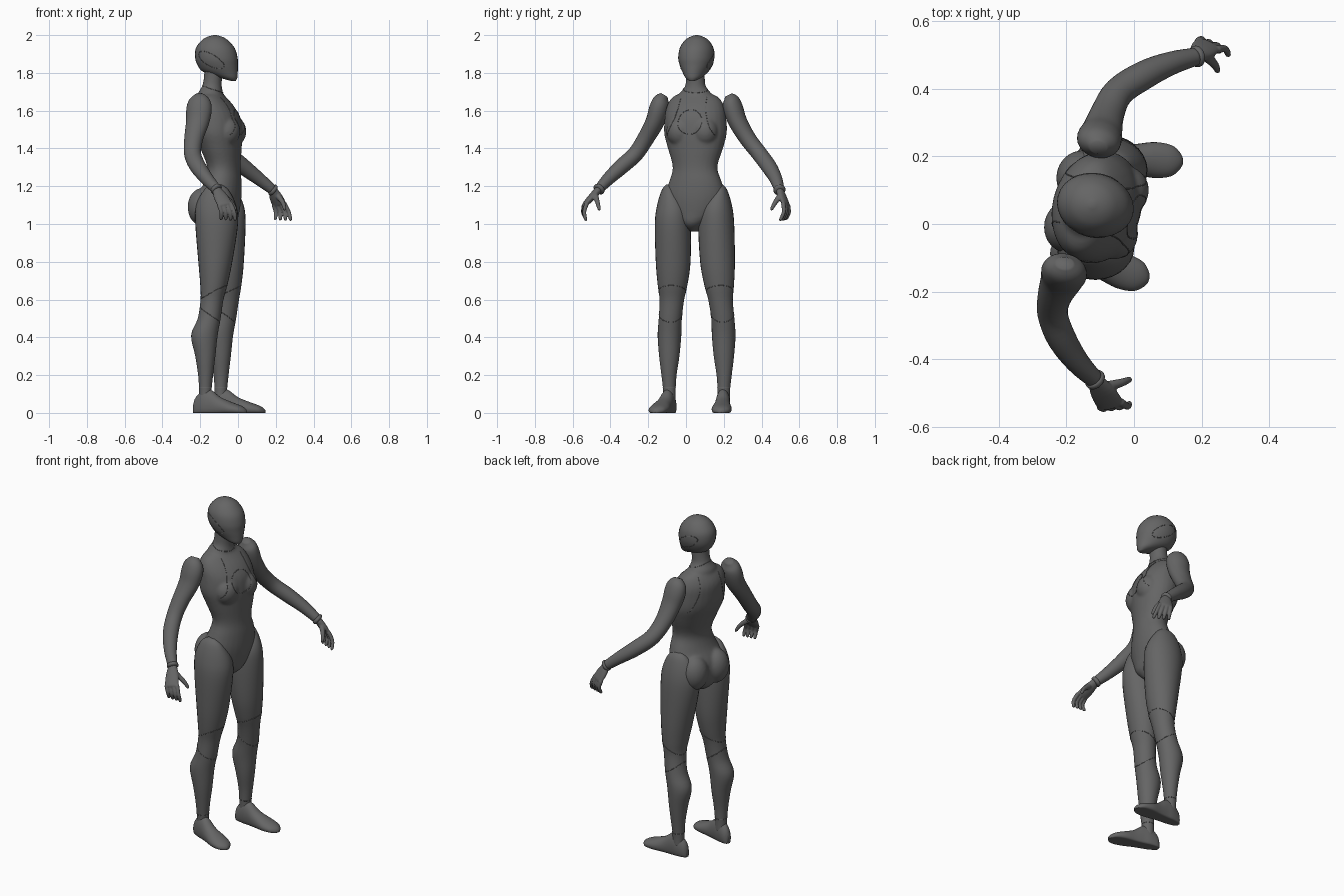
import bpy, bmesh, math
from mathutils import Vector, Matrix
from mathutils.bvhtree import BVHTree

if "Cube" in bpy.data.objects:
    bpy.data.objects.remove(bpy.data.objects["Cube"])

grey = bpy.data.materials.new("dark_grey")
grey.use_nodes = True
grey.diffuse_color = (0.13, 0.13, 0.13, 1)
grey.node_tree.nodes["Principled BSDF"].inputs["Base Color"].default_value = (0.13, 0.13, 0.13, 1)

UP = Vector((0, 0, 1))
TURN = math.radians(-14)
FWD = Vector((math.cos(TURN), math.sin(TURN), 0))
LEFT = UP.cross(FWD)


def body(f, l, z):
    return Vector((-0.11, 0.05, z)) + f * FWD + l * LEFT


def spline(rows, steps):
    # smooth interpolation between the given sections
    rows = [Vector(r) for r in rows]
    out = []
    for i in range(len(rows) - 1):
        a, b, c, d = rows[max(i - 1, 0)], rows[i], rows[i + 1], rows[min(i + 2, len(rows) - 1)]
        for s in range(steps):
            t = s / steps
            out.append(b + (c - a) * (t / 2) + (a * 2 - b * 5 + c * 4 - d) * (t * t / 2)
                       + (b * 3 - a - c * 3 + d) * (t ** 3 / 2))
    return out + [rows[-1]]


def loft(bm, rows, ref=FWD, axis=None, steps=4, sides=28):
    # rows: centre x, y, z, radius along ref, radius across it
    rows = spline(rows, steps)
    mids = [Vector(r[:3]) for r in rows]
    rings = []
    for i, r in enumerate(rows):
        t = axis or (mids[min(i + 1, len(mids) - 1)] - mids[max(i - 1, 0)]).normalized()
        u = (ref - t * ref.dot(t)).normalized()
        v = t.cross(u)
        ring = []
        for k in range(sides):
            a = math.tau * k / sides
            p = mids[i] + u * (math.cos(a) * r[3]) + v * (math.sin(a) * r[4])
            p.z = max(p.z, 0)
            ring.append(bm.verts.new(p))
        rings.append(ring)
    for a, b in zip(rings, rings[1:]):
        for k in range(sides):
            n = (k + 1) % sides
            bm.faces.new((a[k], a[n], b[n], b[k]))
    bm.faces.new(rings[0][::-1])
    bm.faces.new(rings[-1])


def ball(bm, centre, radii):
    m = Matrix.Translation(centre) @ Matrix.Rotation(TURN, 4, 'Z') @ Matrix.Diagonal((*radii, 1))
    bmesh.ops.create_uvsphere(bm, u_segments=24, v_segments=16, radius=1, matrix=m)


def finish(name, bm, voxel=0, smooth=0):
    bmesh.ops.recalc_face_normals(bm, faces=bm.faces)
    for f in bm.faces:
        f.smooth = True
    me = bpy.data.meshes.new(name)
    bm.to_mesh(me)
    bm.free()
    me.materials.append(grey)
    ob = bpy.data.objects.new(name, me)
    bpy.context.collection.objects.link(ob)
    if voxel:
        m = ob.modifiers.new("blend", 'REMESH')
        m.mode = 'VOXEL'
        m.voxel_size = voxel
        m.use_smooth_shade = True
        s = ob.modifiers.new("soften", 'SMOOTH')
        s.factor = 0.5
        s.iterations = smooth
    return ob


def seam(name, ob, rays, closed=True):
    # fine line laid on a surface where the rays hit it
    bpy.context.view_layer.update()
    tree = BVHTree.FromObject(ob, bpy.context.evaluated_depsgraph_get())
    hits = [tree.ray_cast(o, d.normalized())[0] for o, d in rays]
    hits = [h for h in hits if h]
    if len(hits) < 3:
        return
    cu = bpy.data.curves.new(name, 'CURVE')
    cu.dimensions = '3D'
    cu.bevel_depth = 0.0018
    cu.bevel_resolution = 1
    sp = cu.splines.new('POLY')
    sp.points.add(len(hits) - 1)
    for p, h in zip(sp.points, hits):
        p.co = (*h, 1)
    sp.use_cyclic_u = closed
    cu.materials.append(grey)
    bpy.context.collection.objects.link(bpy.data.objects.new(name, cu))


def band(name, ob, x, y, z, tilt=0.0):
    # seam around a limb, higher at the front by tilt
    rays = []
    for k in range(40):
        a = math.tau * k / 40
        d = Vector((math.cos(a), math.sin(a), 0))
        h = Vector((x, y, z + tilt * math.cos(a)))
        rays.append((h + d * 0.1, -d))
    seam(name, ob, rays)


# torso, neck, chest and seat blended into one skin
bm = bmesh.new()
torso_rows = [(0.96, -0.11, 0.045, 0.05, 0.02), (1.0, -0.11, 0.045, 0.1, 0.075),
              (1.06, -0.11, 0.05, 0.115, 0.14), (1.14, -0.1, 0.05, 0.115, 0.165),
              (1.22, -0.08, 0.05, 0.096, 0.143), (1.3, -0.075, 0.048, 0.086, 0.12),
              (1.4, -0.09, 0.05, 0.107, 0.148), (1.48, -0.105, 0.05, 0.125, 0.168),
              (1.56, -0.115, 0.05, 0.125, 0.165), (1.62, -0.13, 0.05, 0.108, 0.155),
              (1.67, -0.14, 0.05, 0.075, 0.125), (1.7, -0.14, 0.05, 0.05, 0.06)]
loft(bm, [(x, y, z, d, w) for z, x, y, d, w in torso_rows], axis=UP)
loft(bm, [(-0.14, 0.05, 1.64, 0.07, 0.1), (-0.145, 0.05, 1.69, 0.066, 0.085),
          (-0.138, 0.05, 1.73, 0.052, 0.055), (-0.132, 0.05, 1.78, 0.048, 0.05),
          (-0.13, 0.05, 1.84, 0.05, 0.05)], axis=UP)
for s in (-1, 1):
    ball(bm, body(0.07, s * 0.068, 1.49), (0.07, 0.072, 0.08))
    ball(bm, body(-0.065, s * 0.075, 1.09), (0.075, 0.08, 0.1))
torso = finish("torso", bm, 0.008, 6)

# chest disc outline, collar line and side panel lines
ring = [math.tau * k / 48 for k in range(48)]
seam("chest_circle", torso, [(body(0.4, 0.065 * math.cos(a), 1.54 + 0.065 * math.sin(a)), -FWD) for a in ring])
band("collar_line", torso, -0.14, 0.05, 1.715, -0.02)
for s, side in ((-1, "right"), (1, "left")):
    for f, part in ((1, "front"), (-1, "back")):
        arc = [k / 20 for k in range(21)]
        seam(f"{side}_{part}_panel_line", torso,
             [(body(0.4 * f, s * (0.07 + 0.06 * t * t), 1.67 - 0.2 * t), -f * FWD) for t in arc], False)

# head
bm = bmesh.new()
head_rows = [(1.757, -0.035, -0.012, 0.014), (1.775, -0.1, -0.003, 0.042), (1.805, -0.185, 0.0, 0.067),
             (1.84, -0.215, 0.0, 0.085), (1.88, -0.228, -0.001, 0.094), (1.93, -0.224, -0.016, 0.089),
             (1.97, -0.195, -0.05, 0.065), (1.99, -0.165, -0.08, 0.037), (2.0, -0.13, -0.115, 0.008)]
loft(bm, [((a + b) / 2, 0.055 - 0.25 * ((a + b) / 2 + 0.115), z, (b - a) / 2, w)
          for z, a, b, w in head_rows], axis=UP)
head = finish("head", bm)
for s, side in ((-1, "right"), (1, "left")):
    # swept ear panel
    seam(side + "_ear_line", head,
         [(body(-0.015 + 0.07 * math.cos(a), s * 0.3, 1.868 + 0.035 * math.sin(a) - 0.03 * math.cos(a)),
           -s * LEFT) for a in ring])

# legs: height, back, front, outer and inner edges of the right leg
leg_rows = [(1.21, -0.14, -0.09, -0.105, -0.08), (1.18, -0.18, -0.05, -0.128, -0.05),
            (1.1, -0.222, -0.01, -0.153, 0.01), (1.0, -0.226, 0.0, -0.165, 0.025),
            (0.8, -0.21, -0.03, -0.16, 0.024), (0.68, -0.2, -0.055, -0.15, 0.008),
            (0.6, -0.198, -0.077, -0.14, -0.01), (0.5, -0.213, -0.092, -0.144, -0.022),
            (0.41, -0.248, -0.108, -0.15, -0.025), (0.3, -0.226, -0.12, -0.142, -0.035),
            (0.2, -0.211, -0.132, -0.13, -0.05), (0.12, -0.206, -0.14, -0.121, -0.055),
            (0.06, -0.206, -0.14, -0.12, -0.055)]


def leg_place(side, x, y, z):
    if side == "right":
        return x, y
    drop = max(0, 1 - z)
    return x + 0.04 + 0.042 * min(1, drop / 0.4), 0.09 - y + 0.022 * min(1, drop / 0.5)


# foot: distance from heel, height, half width
foot_rows = [(0.0, 0.05, 0.012), (0.015, 0.085, 0.026), (0.06, 0.125, 0.037), (0.1, 0.12, 0.039),
             (0.15, 0.083, 0.044), (0.21, 0.058, 0.053), (0.26, 0.04, 0.046), (0.285, 0.026, 0.026),
             (0.295, 0.014, 0.008)]
for side, heel, yaw in (("right", (-0.235, -0.07), -19), ("left", (-0.15, 0.2), -3)):
    bm = bmesh.new()
    rows = []
    for z, a, b, c, d in leg_rows:
        x, y = leg_place(side, (a + b) / 2, (c + d) / 2, z)
        rows.append((x, y, z, (b - a) / 2, (d - c) / 2))
    loft(bm, rows, ref=Vector((1, 0, 0)), axis=-UP)
    leg = finish(side + "_leg", bm)
    for z, x, tilt in ((0.64, -0.135, 0.035), (0.52, -0.15, -0.04), (0.135, -0.173, 0.0)):
        band(f"{side}_leg_line", leg, *leg_place(side, x, -0.08, z), z, tilt)
    bm = bmesh.new()
    d = Vector((math.cos(math.radians(yaw)), math.sin(math.radians(yaw)), 0))
    loft(bm, [(heel[0] + u * d.x, heel[1] + u * d.y, h * 0.35, h * 0.65, w) for u, h, w in foot_rows],
         ref=UP, axis=d)
    finish(side + "_foot", bm)

# arms and hands
arms = {
    "right": [(-0.205, -0.115, 1.683, 0.025, 0.02), (-0.205, -0.13, 1.655, 0.056, 0.043),
              (-0.206, -0.142, 1.61, 0.068, 0.052), (-0.214, -0.165, 1.54, 0.062, 0.049),
              (-0.235, -0.215, 1.45, 0.05, 0.044), (-0.24, -0.268, 1.37, 0.045, 0.042),
              (-0.213, -0.34, 1.305, 0.043, 0.041), (-0.165, -0.41, 1.24, 0.035, 0.034),
              (-0.115, -0.46, 1.185, 0.027, 0.026)],
    "left": [(-0.105, 0.225, 1.683, 0.025, 0.02), (-0.105, 0.238, 1.655, 0.056, 0.043),
             (-0.103, 0.25, 1.61, 0.066, 0.052), (-0.094, 0.275, 1.54, 0.06, 0.049),
             (-0.078, 0.328, 1.45, 0.05, 0.044), (-0.045, 0.39, 1.37, 0.045, 0.042),
             (0.03, 0.44, 1.302, 0.043, 0.041), (0.11, 0.475, 1.24, 0.035, 0.034),
             (0.185, 0.495, 1.18, 0.027, 0.026)]}
# index knuckle, little knuckle, index tip, little tip, thumb tip
hands = {
    "right": [(-0.04, -0.525, 1.11), (-0.1, -0.54, 1.1), (-0.012, -0.532, 1.018), (-0.088, -0.53, 1.022),
              (-0.008, -0.458, 1.075)],
    "left": [(0.245, 0.515, 1.11), (0.19, 0.54, 1.1), (0.281, 0.5, 1.017), (0.198, 0.53, 1.022),
             (0.25, 0.45, 1.075)]}
for side, rows in arms.items():
    bm = bmesh.new()
    loft(bm, rows)
    finish(side + "_arm", bm)
    wrist = Vector(rows[-1][:3])
    along = (wrist - Vector(rows[-2][:3])).normalized()
    bm = bmesh.new()
    loft(bm, [(*(wrist + along * t), r, r) for t, r in ((-0.012, 0.022), (-0.006, 0.031), (0.006, 0.031), (0.012, 0.022))])
    finish(side + "_wrist_cuff", bm)
    k1, k4, t1, t4, thumb = [Vector(p) for p in hands[side]]
    bm = bmesh.new()
    mid = (k1 + k4) / 2
    across = (k1 - k4).normalized()
    loft(bm, [(*wrist, 0.023, 0.02), (*wrist.lerp(mid, 0.5), 0.037, 0.019), (*mid, 0.04, 0.014),
              (*mid.lerp((t1 + t4) / 2, 0.1), 0.034, 0.01)], ref=across, sides=20)
    out = Vector((0.006, 0.01 if side == "left" else -0.01, 0))
    for k in range(4):
        a, b = k1.lerp(k4, k / 3), t1.lerp(t4, k / 3)
        loft(bm, [(*a, 0.012, 0.012), (*(a.lerp(b, 0.5) + out), 0.0105, 0.0105),
                  (*a.lerp(b, 0.92), 0.009, 0.009), (*b, 0.004, 0.004)], ref=across, sides=12)
    base = wrist.lerp(k1, 0.35)
    loft(bm, [(*base, 0.017, 0.017), (*(base.lerp(thumb, 0.55) + Vector((0.006, 0, 0.004))), 0.0125, 0.0125),
              (*base.lerp(thumb, 0.93), 0.009, 0.009), (*thumb, 0.004, 0.004)], ref=UP.cross(along), sides=12)
    finish(side + "_hand", bm, 0.004, 2)
